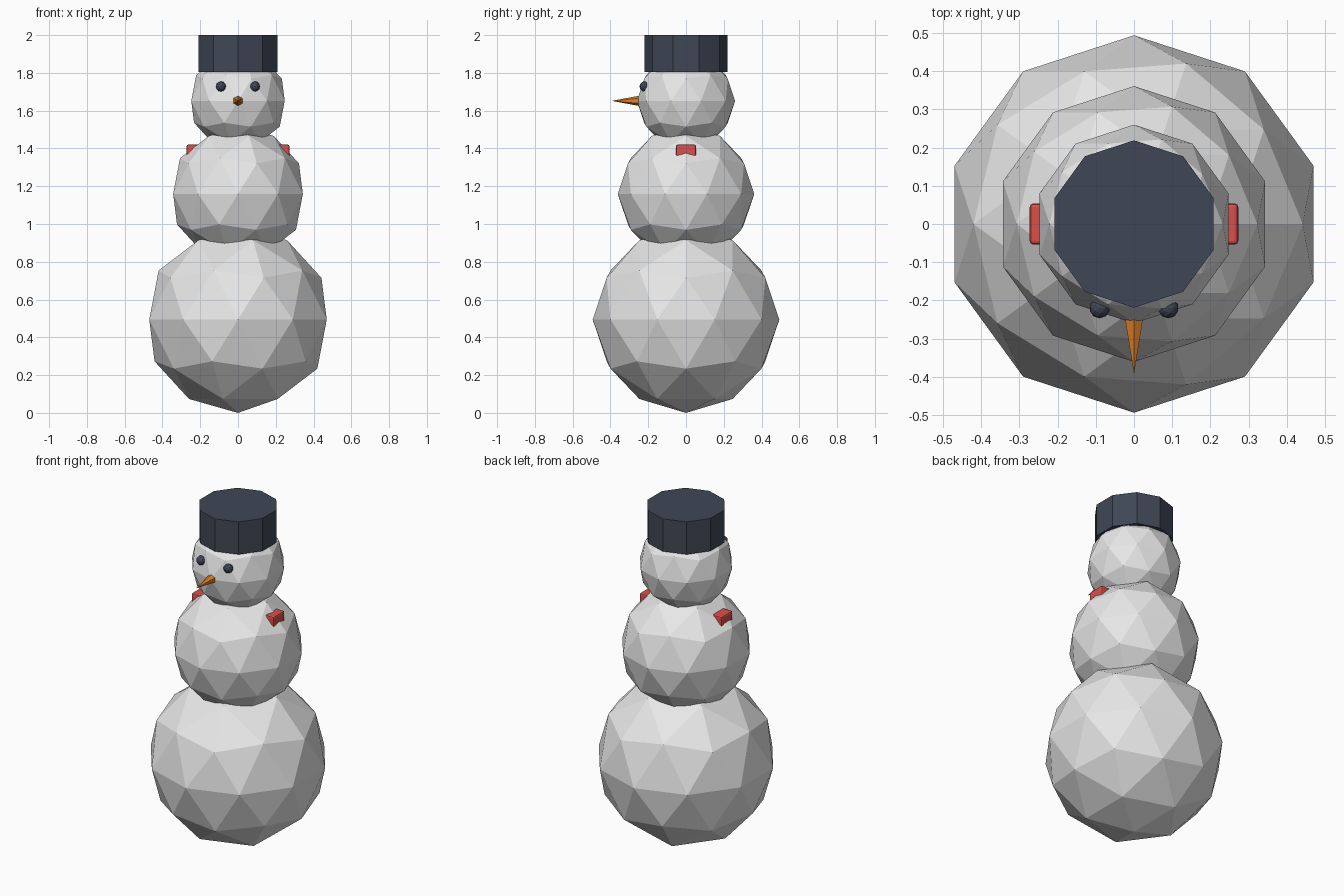
import bpy
from math import radians

cube = bpy.data.objects.get("Cube")
if cube:
    bpy.data.objects.remove(cube, do_unlink=True)


def material(name, rgb):
    mat = bpy.data.materials.new(name)
    mat.use_nodes = True
    mat.diffuse_color = (*rgb, 1)
    mat.node_tree.nodes["Principled BSDF"].inputs["Base Color"].default_value = (*rgb, 1)
    return mat


def finish(name, mat):
    obj = bpy.context.object
    obj.name = name
    obj.data.name = name
    obj.data.materials.append(mat)
    return obj


def ball(name, radius, location, mat):
    bpy.ops.mesh.primitive_ico_sphere_add(subdivisions=2, radius=radius, location=location)
    return finish(name, mat)


snow = material("snow white", (0.8, 0.8, 0.8))
dark = material("dark slate", (0.05, 0.062, 0.092))
orange = material("carrot orange", (0.75, 0.22, 0.02))
red = material("scarf red", (0.7, 0.08, 0.07))

# Three faceted snowballs
ball("lower_body", 0.494, (0, 0, 0.494), snow)
ball("upper_body", 0.361, (0, 0, 1.159), snow)
ball("head", 0.26, (0, 0, 1.652), snow)

# Ten-sided hat
bpy.ops.mesh.primitive_cylinder_add(vertices=10, radius=0.219, depth=0.195,
                                    location=(0, 0, 1.9025))
finish("hat", dark)

# Eyes
for side, sign in (("left", 1), ("right", -1)):
    ball(side + "_eye", 0.027, (sign * 0.09, -0.22, 1.728), dark)

# Carrot nose, pointing to the front
bpy.ops.mesh.primitive_cone_add(vertices=6, radius1=0.029, radius2=0, depth=0.155,
                                location=(0, -0.3155, 1.652), rotation=(radians(90), 0, 0))
finish("nose", orange)

# Scarf bar passing through the neck, with softened edges
bpy.ops.mesh.primitive_cube_add(size=1, location=(0, 0, 1.388))
scarf = finish("scarf", red)
scarf.scale = (0.546, 0.108, 0.064)
bpy.ops.object.transform_apply(location=False, rotation=False, scale=True)
bevel = scarf.modifiers.new("soft edges", "BEVEL")
bevel.width = 0.01
bevel.segments = 2
